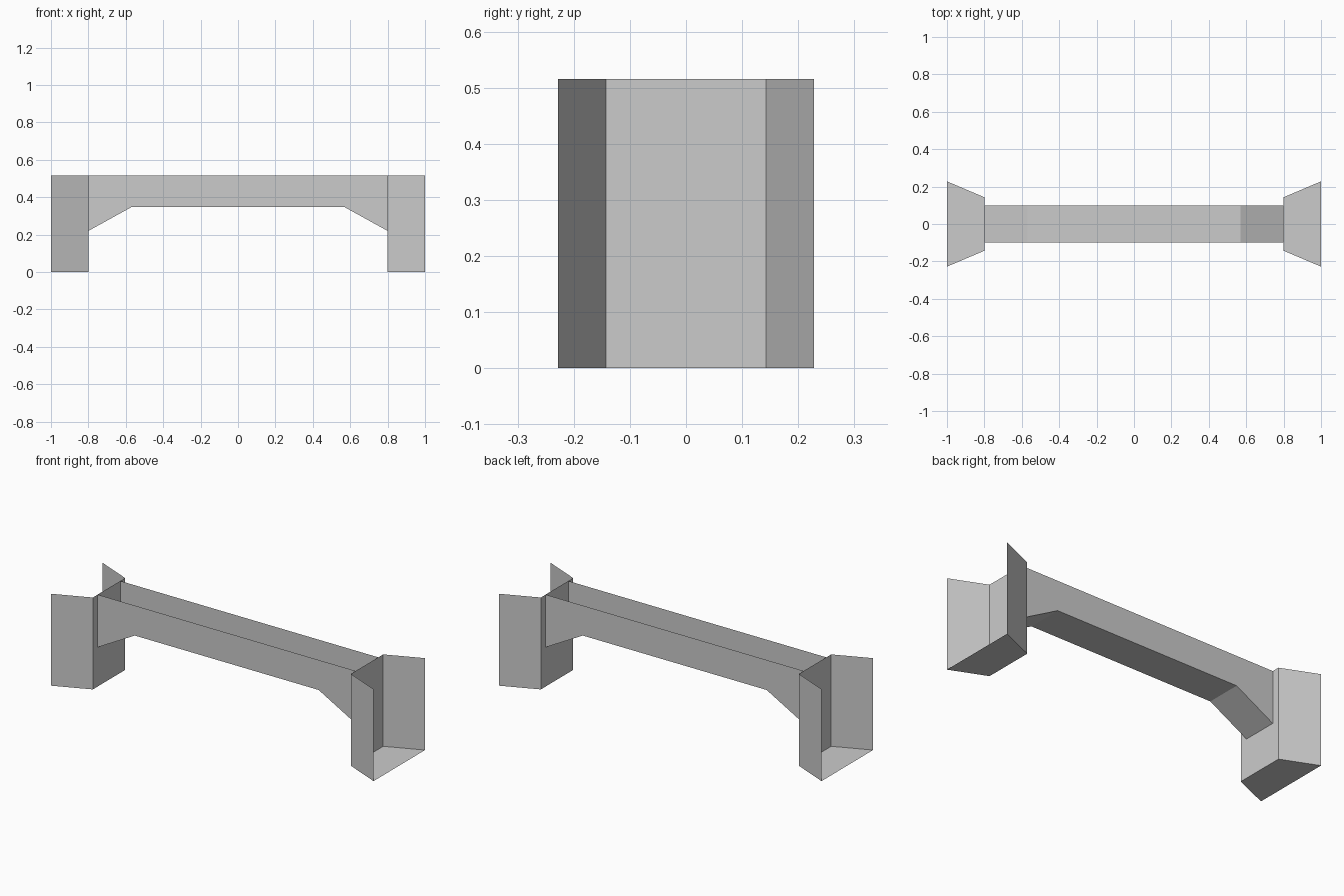
import bpy

if "Cube" in bpy.data.objects:
    bpy.data.objects.remove(bpy.data.objects["Cube"])

H = 0.515      # overall height
BW = 0.1       # half width of the beam


def make(name, verts, faces):
    mesh = bpy.data.meshes.new(name)
    mesh.from_pydata(verts, [], faces)
    mesh.update()
    obj = bpy.data.objects.new(name, mesh)
    bpy.context.collection.objects.link(obj)
    return obj


# Beam: haunched side walls and underside, open on top and at the ends
profile = [(-0.8, H), (-0.8, 0.22), (-0.57, 0.347), (0.57, 0.347), (0.8, 0.22), (0.8, H)]
n = len(profile)
verts = [(x, y, z) for y in (-BW, BW) for x, z in profile]
sides = [tuple(range(n)), tuple(reversed(range(n, 2 * n)))]
underside = [(i, i + n, i + n + 1, i + 1) for i in range(1, n - 2)]
make("beam", verts, sides + underside)

# End posts: splayed three-sided walls with a floor, open outward and on top
for name, s in (("left_post", -1), ("right_post", 1)):
    plan = [(1.0, -0.228), (0.8, -0.143), (0.8, 0.143), (1.0, 0.228)]
    if s < 0:
        plan = [(-x, -y) for x, y in plan]
    verts = [(x, y, z) for z in (0, H) for x, y in plan]
    walls = [(i + 1, i, i + 4, i + 5) for i in range(3)]
    make(name, verts, walls + [(0, 1, 2, 3)])
